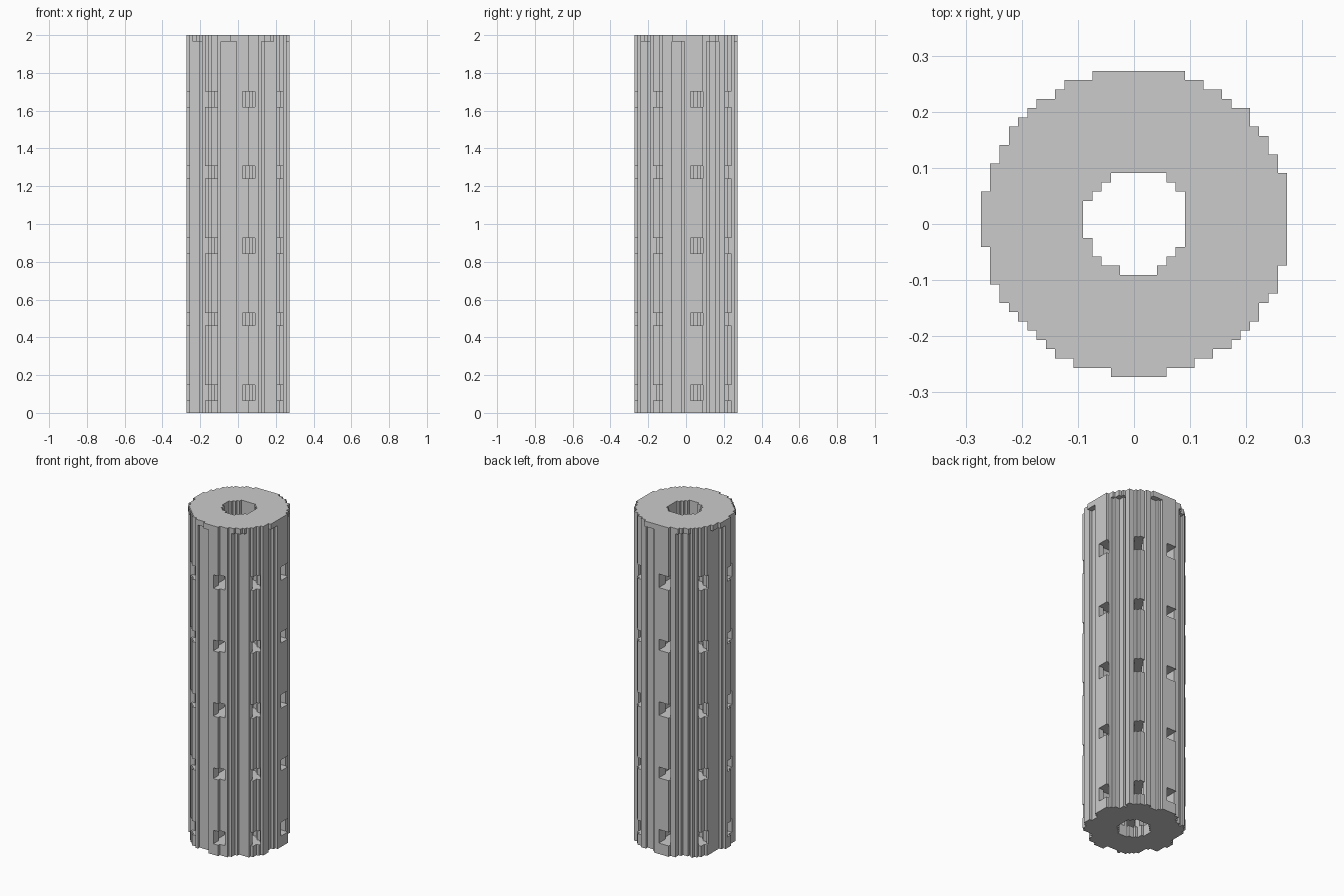
import bpy, bmesh, math

if "Cube" in bpy.data.objects:
    bpy.data.objects.remove(bpy.data.objects["Cube"])

P = 2 / 121                      # block size
C = 0.3                          # axis offset inside the block grid
R2, BORE2 = 274, 32              # squared outer and bore radii, in blocks
HOLES = [(4, 9), (28, 32), (51, 56), (75, 79), (98, 103)]   # hole rows
CAP, TOP = 119, 121              # cap collar levels
STEP = math.radians(45)


def local(x, y, start):
    """Radial and sideways distance to the nearest of eight spokes."""
    r, a = math.hypot(x, y), math.atan2(y, x) - math.radians(start)
    a -= round(a / STEP) * STEP
    return r * math.cos(a), r * math.sin(a)


def section(z):
    """Set of solid grid cells at one height."""
    cells = set()
    has_hole = any(a <= z < b for a, b in HOLES)
    for i in range(-17, 18):
        for j in range(-17, 18):
            x, y = i - C, j - C
            if not BORE2 < x * x + y * y < R2:
                continue
            # shallow rounded lengthwise grooves below the cap
            d, t = local(x, y, -11.25)
            if z < CAP and (d - 18) ** 2 + t * t < 11.05:
                continue
            # radial holes midway between the grooves
            d, t = local(x, y, 11.25)
            if has_hole and abs(t) < 2.0:
                continue
            cells.add((i, j))
    return cells


bm = bmesh.new()
verts = {}


def quad(points):
    vs = []
    for p in points:
        if p not in verts:
            verts[p] = bm.verts.new(((p[0] - .5) * P, (p[1] - .5) * P, p[2] * P))
        vs.append(verts[p])
    bm.faces.new(vs)


levels = sorted({0, CAP, TOP} | {z for row in HOLES for z in row})
bands = [(a, b, section(a)) for a, b in zip(levels, levels[1:])]
for n, (a, b, cells) in enumerate(bands):
    below = bands[n - 1][2] if n else set()
    above = bands[n + 1][2] if n + 1 < len(bands) else set()
    for i, j in sorted(cells):
        ring = [(i, j), (i + 1, j), (i + 1, j + 1), (i, j + 1)]
        # walls
        for k, (di, dj) in enumerate([(0, -1), (1, 0), (0, 1), (-1, 0)]):
            if (i + di, j + dj) not in cells:
                p, q = ring[k], ring[(k + 1) % 4]
                quad([(*p, a), (*q, a), (*q, b), (*p, b)])
        # ends and ledges
        if (i, j) not in above:
            quad([(*p, b) for p in ring])
        if (i, j) not in below:
            quad([(*p, a) for p in reversed(ring)])

mesh = bpy.data.meshes.new("perforated_tube")
bm.to_mesh(mesh)
bm.free()
grey = bpy.data.materials.new("grey")
grey.diffuse_color = (0.6, 0.6, 0.6, 1)
grey.use_nodes = True
grey.node_tree.nodes["Principled BSDF"].inputs["Base Color"].default_value = grey.diffuse_color
mesh.materials.append(grey)
tube = bpy.data.objects.new("perforated_tube", mesh)
bpy.context.collection.objects.link(tube)
